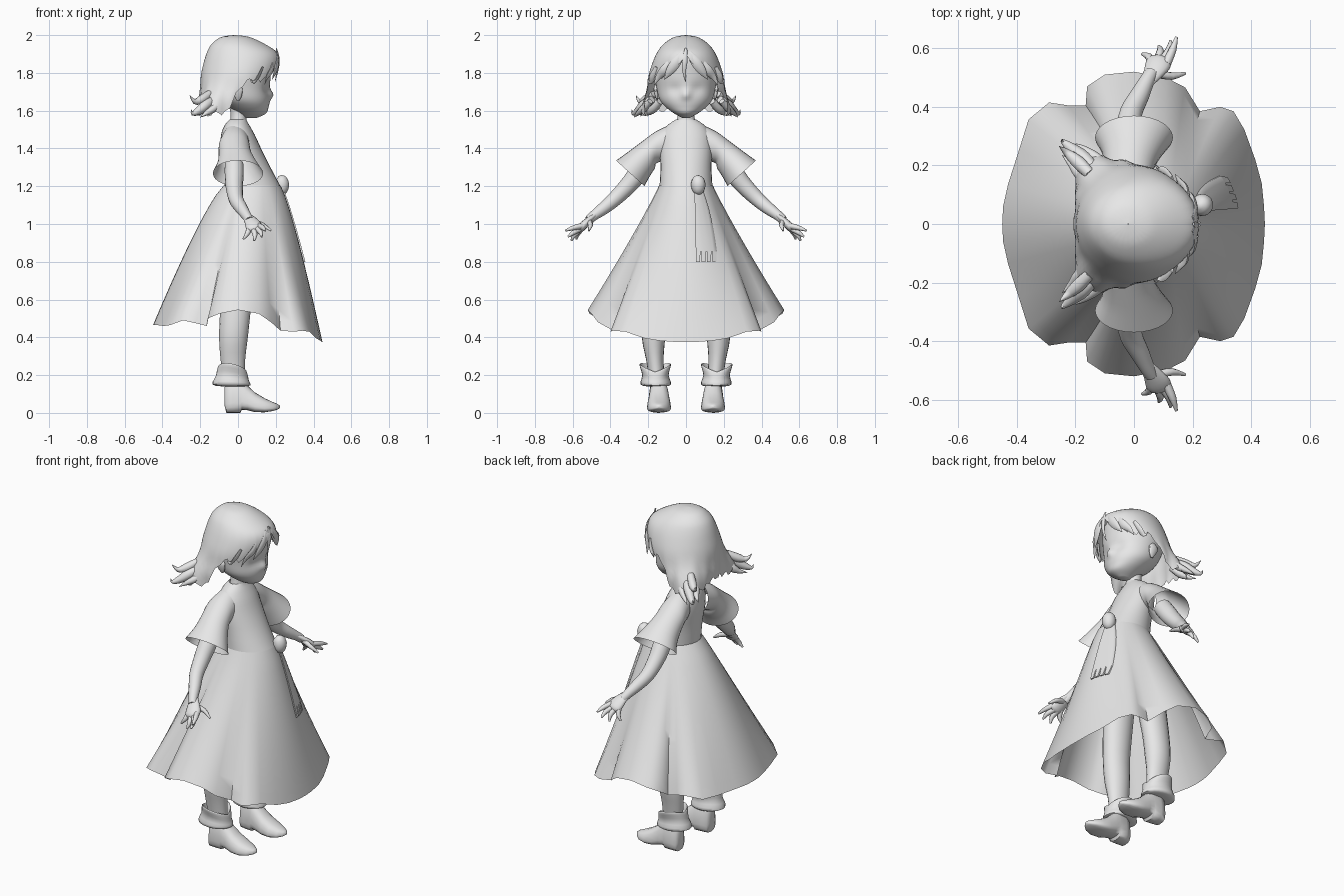
import bpy, bmesh, math
from mathutils import Vector as V

mat = bpy.data.materials.new("plain_grey")
mat.diffuse_color = (0.8, 0.8, 0.8, 1)
TAU = math.tau


def smooth(rows, k=3):
    """Catmull-Rom interpolation of number rows."""
    out, n = [], len(rows)
    for i in range(n - 1):
        a, b, c, d = rows[max(i - 1, 0)], rows[i], rows[i + 1], rows[min(i + 2, n - 1)]
        for j in range(k):
            t = j / k
            out.append(tuple(0.5 * (2 * q + (r - p) * t + (2 * p - 5 * q + 4 * r - s) * t * t
                                    + (3 * q - p - 3 * r + s) * t ** 3)
                             for p, q, r, s in zip(a, b, c, d)))
    return out + [tuple(rows[-1])]


def make(name, parts, mirror=False, caps=True):
    """Loft every list of rings in parts into one object."""
    bm = bmesh.new()
    for rings in parts:
        vs = [[bm.verts.new(p) for p in r] for r in rings]
        n = len(vs[0])
        for a, b in zip(vs, vs[1:]):
            for i in range(n):
                j = (i + 1) % n
                bm.faces.new((a[i], a[j], b[j], b[i]))
        if caps:
            bm.faces.new(vs[0][::-1])
            bm.faces.new(vs[-1])
    bmesh.ops.recalc_face_normals(bm, faces=bm.faces)
    me = bpy.data.meshes.new(name)
    bm.to_mesh(me)
    bm.free()
    me.materials.append(mat)
    ob = bpy.data.objects.new(name, me)
    bpy.context.collection.objects.link(ob)
    if mirror:
        m = ob.modifiers.new("mirror", 'MIRROR')
        m.use_axis = (False, True, False)
    return ob


def ovals(rows, n=28):
    """Level ovals from rows of (z, front x, back x, half width, centre y)."""
    return [[((f + b) / 2 + (f - b) / 2 * math.cos(TAU * i / n), y + w * math.sin(TAU * i / n), z)
             for i in range(n)] for z, f, b, w, y in rows]


def tube(pts, n=10, k=3, flat=1.0, thin=1.0):
    """Tapered tube along (x, y, z, radius) points."""
    pts = smooth(pts, k)
    out = []
    for i, p in enumerate(pts):
        t = (V(pts[min(i + 1, len(pts) - 1)][:3]) - V(pts[max(i - 1, 0)][:3])).normalized()
        u = t.cross(V((1, 0, 0))).normalized()
        w = t.cross(u)
        r = max(p[3], 0.001)
        out.append([V(p[:3]) + u * r * flat * math.cos(TAU * j / n) + w * r * thin * math.sin(TAU * j / n)
                    for j in range(n)])
    return out


# Head with a soft nose and shallow eye sockets, ears and neck
def face(p):
    x, y, z = p
    if x > .05:
        x += .02 * math.exp(-(y / .022) ** 2 - ((z - 1.685) / .025) ** 2)
        x -= .01 * math.exp(-((abs(y) - .06) / .035) ** 2 - ((z - 1.715) / .03) ** 2)
    return x, y, z


make("head", [[[face(p) for p in r] for r in ovals(smooth([
    (1.562, .10, .03, .02, 0), (1.585, .148, 0, .062, 0), (1.62, .162, -.05, .108, 0),
    (1.66, .168, -.10, .14, 0), (1.72, .168, -.14, .155, 0), (1.80, .174, -.165, .165, 0),
    (1.88, .174, -.155, .15, 0), (1.945, .125, -.12, .11, 0), (1.975, .05, -.07, .05, 0)], 5), 56)]])
make("ear", [tube([(.0, .15, 1.655, .008), (0, .156, 1.68, .022), (-.005, .16, 1.715, .03),
                   (-.005, .157, 1.74, .01)], flat=.4)], mirror=True)
make("neck", [ovals(smooth([(1.52, .05, -.045, .055, 0), (1.55, .045, -.04, .048, 0),
                            (1.59, .045, -.04, .043, 0), (1.64, .06, -.05, .05, 0)]))], caps=False)

# Hair: a cap whose lower edge is high over the face and long behind
prof = smooth([(2.0, -.019, -.021, .001), (1.996, .03, -.06, .035), (1.985, .075, -.10, .073),
               (1.95, .147, -.142, .122), (1.91, .205, -.164, .152), (1.86, .222, -.18, .175),
               (1.79, .208, -.196, .197), (1.72, .18, -.20, .205), (1.65, .16, -.205, .215),
               (1.54, .14, -.19, .195)], 6)


def hair_profile(z):
    for a, b in zip(prof, prof[1:]):
        if a[0] >= z >= b[0]:
            s = (a[0] - z) / (a[0] - b[0])
            return [p + (q - p) * s for p, q in zip(a, b)]
    return prof[-1]


EDGE = [(0, 1.90), (8, 1.86), (30, 1.80), (45, 1.765), (78, 1.755), (90, 1.67), (99, 1.595),
        (130, 1.575), (150, 1.605), (180.1, 1.63)]


def hair_edge(a):
    jag = .014 * math.sin(a * .45)
    for (a0, z0), (a1, z1) in zip(EDGE, EDGE[1:]):
        if a <= a1:
            return z0 + (z1 - z0) * (a - a0) / (a1 - a0) + (jag if a > 20 else 0)


N, L = 90, 20
rings = []
for l in range(L + 1):
    t = l / L
    ring = []
    for i in range(N):
        th = TAU * i / N
        a = abs(math.degrees(th if th <= math.pi else th - TAU))
        z = 2 - (2 - hair_edge(a)) * t ** 1.7
        _, f, b, w = hair_profile(z)
        low = max(0, (1.79 - z) / .21)
        k = 1 + .45 * low ** 1.5 * math.exp(-((a - 130) / 22) ** 2) - .02 * low * math.cos(a * .3)
        ring.append(((f + b) / 2 + (f - b) / 2 * math.cos(th) * k, w * math.sin(th) * k, z))
    rings.append(ring)
make("hair", [rings], caps=False)
# Flipped-out lock ends behind the shoulders
make("hair_flips", [tube(p, 8) for p in [
    [(-.13, .18, 1.66, .02), (-.17, .22, 1.63, .028), (-.207, .252, 1.60, .022),
     (-.24, .28, 1.585, .010), (-.247, .287, 1.605, .001)],
    [(-.15, .17, 1.69, .02), (-.19, .21, 1.66, .024), (-.228, .243, 1.648, .014),
     (-.255, .265, 1.68, .001)],
    [(-.09, .19, 1.65, .016), (-.13, .225, 1.61, .02), (-.17, .255, 1.585, .012),
     (-.20, .275, 1.565, .001)],
    [(-.15, .14, 1.65, .02), (-.185, .175, 1.61, .024), (-.215, .205, 1.585, .012),
     (-.245, .235, 1.575, .001)]]], mirror=True)
# Fringe locks sweeping away from the parting
make("fringe", [tube(p, 8, thin=.4) for p in [
    [(.20, .015, 1.91, .012), (.208, .05, 1.86, .026), (.198, .085, 1.81, .022), (.18, .115, 1.765, .001)],
    [(.185, .08, 1.86, .015), (.178, .115, 1.815, .024), (.155, .145, 1.78, .016), (.14, .17, 1.735, .001)],
    [(.13, .155, 1.83, .012), (.11, .175, 1.785, .018), (.085, .188, 1.75, .012), (.07, .205, 1.765, .001)]]],
     mirror=True)
make("centre_lock", [tube([(.203, 0, 1.93, .006), (.214, -.005, 1.87, .014), (.208, -.01, 1.81, .01),
                           (.195, 0, 1.75, .001)], 8, thin=.5)])

# Bodice and sleeves
make("bodice", [ovals(smooth([
    (1.552, .045, -.045, .055, 0), (1.54, .05, -.058, .075, 0), (1.515, .065, -.075, .105, 0),
    (1.47, .09, -.09, .13, 0), (1.40, .122, -.093, .138, 0), (1.30, .172, -.08, .135, 0),
    (1.20, .225, -.072, .14, 0)]))], caps=False)
sleeve = smooth([(-.015, .085, 1.434, .072, -.005, .092), (-.02, .155, 1.408, .082, 0, .085),
                 (-.015, .20, 1.365, .087, .035, .07), (-.005, .25, 1.315, .105, .055, .068),
                 (0, .295, 1.268, .133, .075, .068)])
make("sleeve", [[[(x + r * math.cos(TAU * i / 28), y + vy * math.sin(TAU * i / 28),
                   z + vz * math.sin(TAU * i / 28)) for i in range(28)]
                 for x, y, z, r, vy, vz in sleeve]], mirror=True, caps=False)

# Skirt: loft from an oval waist to a wavy hem (x, y, z)
hem = [(.447, 0, .375), (.444, .06, .376), (.436, .14, .382), (.414, .22, .395), (.377, .322, .43),
       (.34, .385, .435), (.295, .40, .43), (.225, .385, .435), (.175, .466, .48), (.11, .50, .525),
       (0, .52, .545), (-.10, .51, .525), (-.16, .47, .50), (-.165, .405, .46), (-.225, .405, .475),
       (-.29, .415, .49), (-.36, .357, .465), (-.392, .255, .46), (-.43, .136, .465), (-.447, .06, .465),
       (-.45, 0, .465)]
hem += [(x, -y, z) for x, y, z in hem[-2:0:-1]]


def skirt_ring(t):
    ring = []
    for x, y, z in hem:
        a = math.atan2(y, x)
        wx, wy = .075 + .15 * math.cos(a), .142 * math.sin(a)
        # the folds fade out towards the waist
        rx, ry = .447 * math.cos(a), .51 * math.sin(a)
        g = t ** 1.3
        hx, hy = rx + (x - rx) * g, ry + (y - ry) * g
        ring.append((wx + (hx - wx) * t ** .82, wy + (hy - wy) * t ** 1.06, 1.205 + (z - 1.205) * t))
    return ring


make("skirt", [[skirt_ring(l / 14) for l in range(15)]], caps=False)


# Sash knot and a fringed tail lying on the skirt
def on_skirt(y, z, d):
    ring = skirt_ring(max(0, (1.205 - z) / .828))
    for p, q in zip(ring, ring[1:9]):
        if p[1] <= y <= q[1]:
            return (p[0] + (q[0] - p[0]) * (y - p[1]) / (q[1] - p[1]) + d, y, z)
    return (.2, y, z)


def strip(rows, n=6):
    """Thin cloth strip from rows of (z, y start, y end)."""
    ys = [i / n for i in range(n + 1)]
    return [[on_skirt(a + (b - a) * s, z, .013) for s in ys]
            + [on_skirt(a + (b - a) * s, z, .005) for s in ys[::-1]] for z, a, b in rows]


make("sash_knot", [tube([(.222, .062, 1.16, .015), (.23, .064, 1.178, .032), (.233, .065, 1.21, .038),
                         (.227, .063, 1.24, .03), (.22, .062, 1.255, .008)], 14)])
tail = [strip(smooth([(1.18, .045, .09), (1.08, .047, .122), (.96, .05, .148), (.855, .052, .164)]))]
for i in range(4):
    y = .052 + i * .029
    tail.append(strip([(.858, y, y + .025), (.80, y + .002, y + .021)], 2))
make("sash_tail", tail)

# Arms and hands
arm = [(-.02, .22, 1.315, .05), (-.02, .265, 1.255, .05), (-.02, .31, 1.20, .046), (-.01, .38, 1.13, .039),
       (.02, .44, 1.08, .033), (.045, .49, 1.043, .026), (.06, .515, 1.02, .024)]
make("arm", [tube(arm, 16)], mirror=True)
make("palm", [tube([(.045, .485, 1.045, .024), (.065, .515, 1.02, .034), (.08, .54, .995, .043),
                    (.088, .56, .975, .04), (.092, .57, .965, .02)], 14, flat=.5)], mirror=True)
fingers = [((.112, .55, .99), (.132, .595, .98), (.145, .638, .965)),
           ((.10, .56, .975), (.12, .595, .955), (.125, .625, .932)),
           ((.08, .56, .97), (.09, .59, .943), (.085, .607, .912)),
           ((.06, .55, .98), (.05, .572, .95), (.028, .58, .92)),
           ((.075, .515, 1.015), (.13, .505, .995), (.175, .515, .965))]
make("fingers", [tube([(*a, .016), (*b, .013), (*c, .005)], 8) for a, b, c in fingers], mirror=True)

# Legs
make("leg", [ovals(smooth([(.82, .095, -.09, .075, .125), (.55, .068, -.095, .065, .165),
                           (.40, .052, -.10, .062, .172), (.28, .038, -.092, .046, .165),
                           (.14, .035, -.075, .04, .15)]), 20)], mirror=True)

# Boots: turned-down cuff with raised sides, then a foot lofted heel to toe
cuff = ovals(smooth([(.19, .03, -.085, .05, .163), (.245, .042, -.10, .076, .163), (.24, .05, -.108, .083, .163),
                     (.195, .058, -.118, .07, .162), (.15, .065, -.135, .081, .16), (.14, .03, -.08, .045, .157)]), 24)
cuff = [[(x, y, z - (.2 * (x + .03) - .35 * (abs(y - .163) - .05)) * max(0, min(1, (z - .14) / .08)))
         for x, y, z in r] for r in cuff]
make("boot_cuff", [cuff], mirror=True)
foot = [(-.072, .04, .13, .025), (-.062, .0, .165, .042), (-.03, 0, .19, .05), (.012, 0, .18, .052),
        (.02, .016, .175, .052), (.05, .014, .145, .055), (.09, .004, .108, .06), (.14, .003, .078, .06),
        (.185, .01, .057, .045), (.21, .018, .047, .024), (.222, .026, .038, .006)]


def sq(v):
    return math.copysign(abs(v) ** .7, v)


make("boot_foot", [[[(x, .143 - .06 * min(0, x - .02) + w * sq(math.cos(TAU * i / 20)) *
                      (1 - .28 * math.sin(TAU * i / 20)),
                      (b + t) / 2 + (t - b) / 2 * sq(math.sin(TAU * i / 20))) for i in range(20)]
                    for x, b, t, w in foot]], mirror=True)

# Soft shading with crisp edges
for ob in bpy.context.scene.objects:
    ob.select_set(True)
    bpy.context.view_layer.objects.active = ob
bpy.ops.object.shade_smooth_by_angle(angle=math.radians(60))
